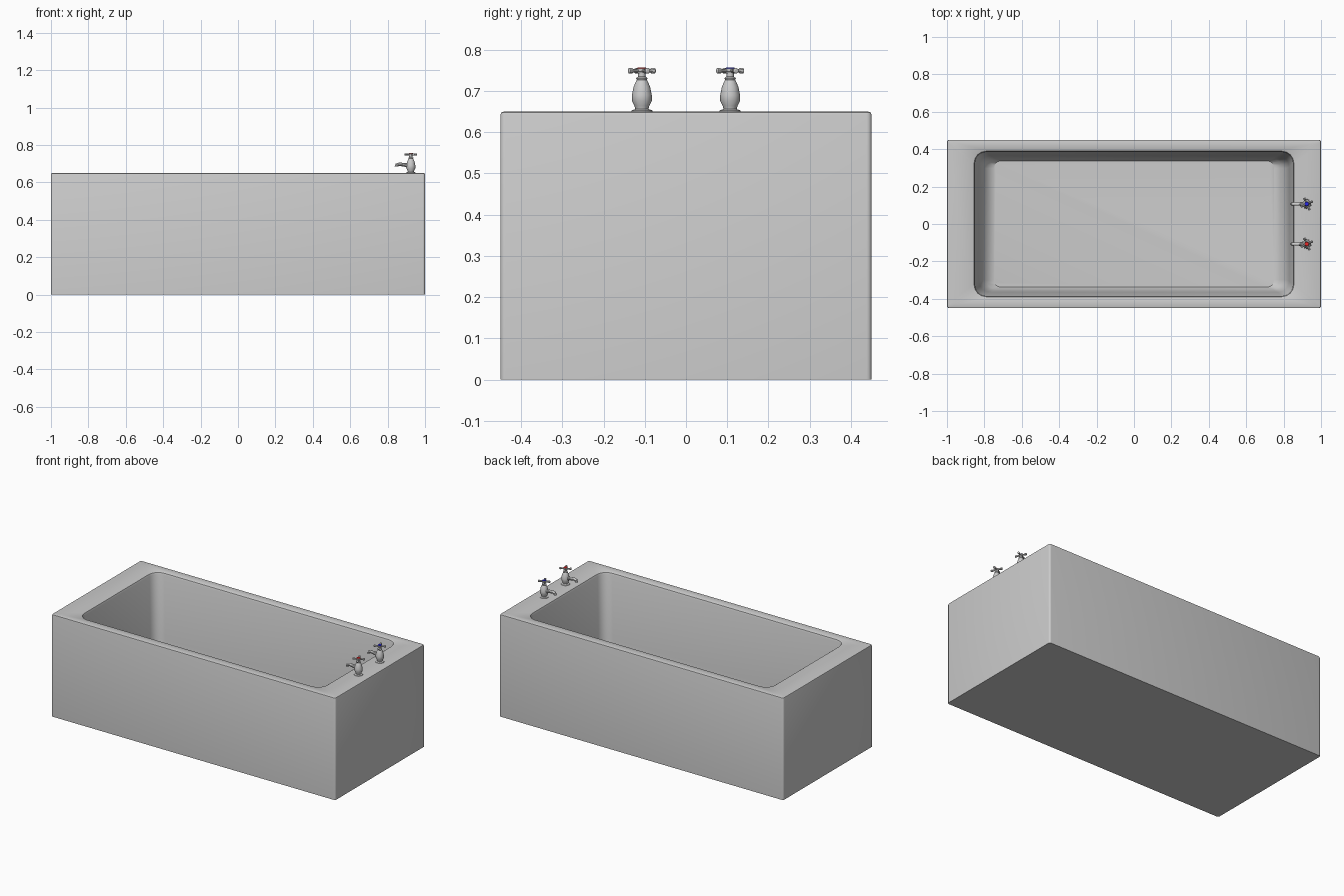
import bpy, bmesh, math
from mathutils import Vector, Matrix

if "Cube" in bpy.data.objects:
    bpy.data.objects.remove(bpy.data.objects["Cube"])

RIM = 0.65


def finish(name, bm, angle=35, mat=None):
    bmesh.ops.recalc_face_normals(bm, faces=bm.faces)
    me = bpy.data.meshes.new(name)
    bm.to_mesh(me)
    bm.free()
    ob = bpy.data.objects.new(name, me)
    bpy.context.collection.objects.link(ob)
    if mat:
        me.materials.append(mat)
    bpy.ops.object.select_all(action='DESELECT')
    ob.select_set(True)
    bpy.context.view_layer.objects.active = ob
    bpy.ops.object.shade_smooth_by_angle(angle=math.radians(angle))
    return ob


def loft(bm, rings):
    # skin a list of equal-length point rings and cap both ends
    loops = [[bm.verts.new(p) for p in r] for r in rings]
    for a, b in zip(loops, loops[1:]):
        n = len(a)
        for i in range(n):
            j = (i + 1) % n
            bm.faces.new((a[i], a[j], b[j], b[i]))
    bm.faces.new(loops[0][::-1])
    bm.faces.new(loops[-1])


def rounded_rect(hx, hy, r, z, cy=0.0, seg=4):
    pts = []
    for k, (sx, sy) in enumerate(((1, 1), (-1, 1), (-1, -1), (1, -1))):
        for i in range(seg + 1):
            a = math.pi / 2 * (k + i / seg)
            pts.append((sx * (hx - r) + r * math.cos(a),
                        cy + sy * (hy - r) + r * math.sin(a), z))
    return pts


def circle(c, r, axis=(0, 0, 1), n=12):
    q = Vector((0, 0, 1)).rotation_difference(Vector(axis))
    return [Vector(c) + q @ Vector((r * math.cos(2 * math.pi * i / n),
                                    r * math.sin(2 * math.pi * i / n), 0)) for i in range(n)]


def colour(name, rgb):
    m = bpy.data.materials.new(name)
    m.diffuse_color = (*rgb, 1)
    m.use_nodes = True
    m.node_tree.nodes["Principled BSDF"].inputs["Base Color"].default_value = m.diffuse_color
    return m


# Tub: outer shell, rim and basin as one skin
bm = bmesh.new()
loft(bm, [rounded_rect(*s) for s in (
    (1.0, 0.45, 0.012, 0.0),
    (1.0, 0.45, 0.012, RIM - 0.008),
    (0.998, 0.448, 0.011, RIM - 0.002),
    (0.992, 0.442, 0.008, RIM),
    (0.862, 0.395, 0.07, RIM),
    (0.855, 0.389, 0.065, RIM - 0.004),
    (0.850, 0.385, 0.06, RIM - 0.015),
    (0.830, 0.365, 0.06, 0.24),
    (0.815, 0.358, 0.06, 0.17),
    (0.790, 0.348, 0.05, 0.125),
    (0.750, 0.338, 0.04, 0.10))])
finish("tub", bm)

# Taps: turned body, spout, cross handle, coloured cap
BODY = [(0.026, 0), (0.025, 0.003), (0.016, 0.006), (0.018, 0.014), (0.024, 0.026),
        (0.024, 0.040), (0.020, 0.060), (0.014, 0.074), (0.012, 0.077),
        (0.014, 0.081), (0.009, 0.085), (0.009, 0.093), (0.013, 0.097)]
SPOUT = [((0, 0.036), 0.014, (-1, 0)), ((-0.035, 0.044), 0.010, (-1, 0.05)),
         ((-0.062, 0.047), 0.009, (-1, 0)), ((-0.074, 0.043), 0.010, (-1, -1)),
         ((-0.078, 0.034), 0.010, (0, -1))]
for label, y, rgb in (("hot", -0.107, (0.8, 0.02, 0.02)), ("cold", 0.107, (0.02, 0.02, 0.8))):
    x = 0.924
    bm = bmesh.new()
    loft(bm, [circle((x, y, RIM + z), r) for r, z in BODY])
    finish(label + "_tap_body", bm)

    bm = bmesh.new()
    loft(bm, [circle((x + p[0], y, RIM + p[1]), r, (d[0], 0, d[1]), 10) for p, r, d in SPOUT])
    finish(label + "_tap_spout", bm)

    bm = bmesh.new()
    loft(bm, [circle((x, y, RIM + 0.093), 0.012), circle((x, y, RIM + 0.105), 0.013)])
    for k in range(4):
        a = math.radians(25 + 90 * k)
        d = Vector((math.cos(a), math.sin(a), 0))
        o = Vector((x, y, RIM + 0.099))
        loft(bm, [circle(o + d * t, r, d, 8) for t, r in
                  ((0.008, 0.005), (0.024, 0.005), (0.027, 0.007), (0.034, 0.007), (0.036, 0.004))])
    finish(label + "_tap_handle", bm)

    bm = bmesh.new()
    loft(bm, [circle((x, y, RIM + 0.104), 0.012), circle((x, y, RIM + 0.107), 0.010)])
    finish(label + "_tap_cap", bm, mat=colour(label + "_marker", rgb))
